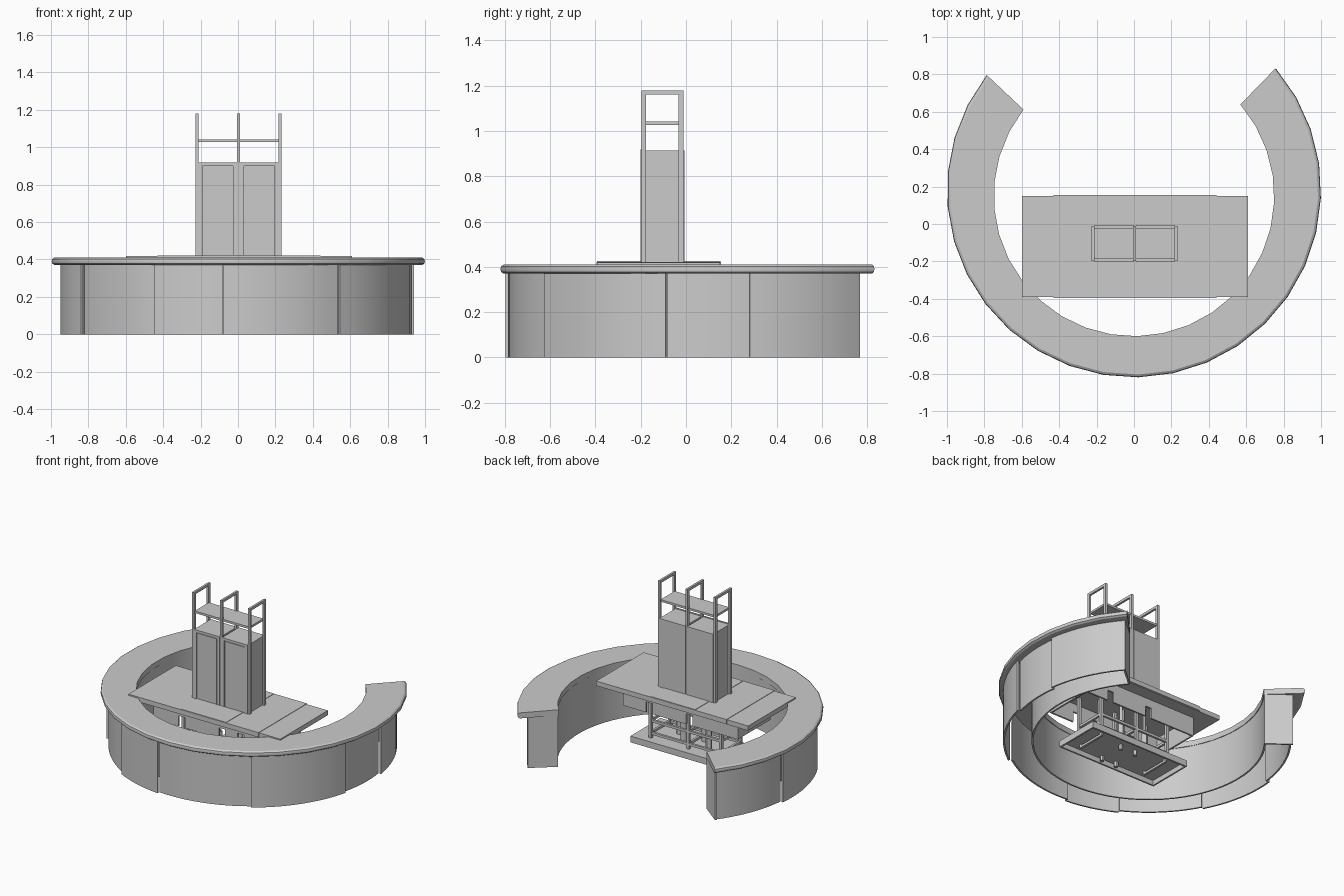
import bpy, bmesh, math
from mathutils import Vector

old = bpy.data.objects.get("Cube")
if old:
    bpy.data.objects.remove(old, do_unlink=True)

grey = bpy.data.materials.new("plain_grey")
grey.use_nodes = True
COLOUR = (0.6, 0.6, 0.6, 1)
grey.diffuse_color = COLOUR
grey.node_tree.nodes["Principled BSDF"].inputs["Base Color"].default_value = COLOUR


def finish(name, bm, smooth=False):
    bmesh.ops.recalc_face_normals(bm, faces=bm.faces)
    me = bpy.data.meshes.new(name)
    bm.to_mesh(me)
    bm.free()
    me.materials.append(grey)
    ob = bpy.data.objects.new(name, me)
    bpy.context.collection.objects.link(ob)
    if smooth:
        bpy.ops.object.select_all(action="DESELECT")
        ob.select_set(True)
        bpy.context.view_layer.objects.active = ob
        bpy.ops.object.shade_smooth_by_angle(angle=math.radians(30))
    return ob


def add_box(bm, x, y, z):
    """Box from (min, max) pairs on each axis."""
    vs = bmesh.ops.create_cube(bm, size=1)["verts"]
    for v in vs:
        v.co = Vector([(a + b) / 2 + c * (b - a) for c, (a, b) in zip(v.co, (x, y, z))])


def boxes(name, items):
    bm = bmesh.new()
    for item in items:
        add_box(bm, *item)
    return finish(name, bm)


def sweep(name, profile, start, end, steps):
    """Sweep a closed profile of (radius, centre y, z) points round an arc."""
    bm = bmesh.new()
    rings = []
    for i in range(steps + 1):
        a = math.radians(start + (end - start) * i / steps)
        rings.append([bm.verts.new((r * math.cos(a), cy + r * math.sin(a), z))
                      for r, cy, z in profile])
    n = len(profile)
    for p, q in zip(rings, rings[1:]):
        for k in range(n):
            bm.faces.new((p[k], p[(k + 1) % n], q[(k + 1) % n], q[k]))
    bm.faces.new(rings[0])
    bm.faces.new(rings[-1])
    return finish(name, bm, smooth=True)


def wall(name, r, start, end, steps, thick=0.012):
    prof = [(r - thick, CY, 0), (r, CY, 0), (r, CY, 0.375), (r - thick, CY, 0.375)]
    return sweep(name, prof, start, end, steps)


def cylinder(name, x, y, z0, z1, r, sides=12):
    bm = bmesh.new()
    bmesh.ops.create_cone(bm, cap_ends=True, segments=sides, radius1=r, radius2=r, depth=z1 - z0)
    bmesh.ops.translate(bm, verts=bm.verts, vec=(x, y, (z0 + z1) / 2))
    return finish(name, bm, smooth=True)


# Curved counter top, open at the back, with a rounded outer edge
CY, OY = 0.15, 0.18
START, END = 40.7, -218
sweep("counter_top", [(0.75, CY, 0.37), (0.985, OY, 0.37), (0.997, OY, 0.378),
                      (1.0, OY, 0.39), (0.997, OY, 0.402), (0.985, OY, 0.41),
                      (0.75, CY, 0.41)], START, END, 24)

# Hollow counter base: stepped outer panels, smooth inner wall, closed ends
seams = [START, 8, -14.6, -55, -95, -118, -152, -186, END]
for i, (a, b) in enumerate(zip(seams, seams[1:])):
    wall(f"outer_panel_{i + 1}", 0.93 if i % 2 else 0.95, a, b, 10)
wall("inner_wall", 0.765, START, END, 48)
for side, a in (("left", START - 0.4), ("right", END + 0.4)):
    sweep(f"{side}_end_panel", [(0.76, CY, 0), (0.94, CY, 0), (0.94, CY, 0.375),
                                (0.76, CY, 0.375)], a - 0.4, a + 0.4, 1)

# Back bar worktop: a centre slab and slightly lower wings
boxes("worktop", [((-0.6, 0.61), (-0.39, 0.15), (0.385, 0.419)),
                  ((-0.43, 0.44), (-0.395, 0.155), (0.39, 0.422)),
                  ((-0.18, 0.18), (-0.392, 0.152), (0.39, 0.425))])


# Hanging skirt below the worktop, notched from its lower edge
def skirt(name, y, notches):
    parts = [((-0.45, 0.45), y, (0.325, 0.39))]
    left = -0.45
    for n in sorted(notches) + [0.475]:
        parts.append(((left, n - 0.025), y, (0.25, 0.325)))
        left = n + 0.025
    boxes(name, parts)


skirt("front_skirt", (-0.31, -0.298), [-0.23, 0.09, 0.24])
skirt("back_skirt", (0.05, 0.062), [-0.07, 0.25])
boxes("side_skirts", [((s * 0.45 - 0.006, s * 0.45 + 0.006), (-0.31, 0.062), (0.25, 0.39))
                      for s in (-1, 1)])

# Base tray, hollow underneath
TX, TY0, TY1 = 0.4, -0.28, 0.06
boxes("base_tray", [((-TX, TX), (TY0, TY1), (0.035, 0.045)),
                    ((-TX, TX), (TY0, TY0 + 0.012), (0, 0.04)),
                    ((-TX, TX), (TY1 - 0.012, TY1), (0, 0.04)),
                    ((-TX, -TX + 0.012), (TY0, TY1), (0, 0.04)),
                    ((TX - 0.012, TX), (TY0, TY1), (0, 0.04))])

# Support frame between tray and worktop
frame = []
for x in (-0.28, -0.02, 0.28):
    for y in (-0.22, 0.0):
        frame.append(((x - 0.01, x + 0.01), (y - 0.01, y + 0.01), (0.04, 0.39)))
    for z in (0.07, 0.16):
        frame.append(((x - 0.008, x + 0.008), (-0.22, 0.0), (z, z + 0.018)))
for y in (-0.22, 0.0):
    for z in (0.07, 0.16):
        frame.append(((-0.28, 0.28), (y - 0.008, y + 0.008), (z, z + 0.018)))
boxes("support_frame", frame)

# Pipes and bottles standing in the frame, with stubs below the tray
for i, (x, y) in enumerate([(-0.14, -0.06), (-0.04, -0.16), (0.06, -0.06), (0.16, -0.16)]):
    cylinder(f"pipe_{i + 1}", x, y, 0.04, 0.22, 0.022)
    cylinder(f"pipe_neck_{i + 1}", x, y, 0.22, 0.39, 0.011)
for i, (x, y) in enumerate([(-0.05, -0.24), (0.07, -0.24), (-0.05, -0.05), (0.07, -0.05)]):
    cylinder(f"stub_{i + 1}", x, y, 0, 0.04, 0.014)
boxes("tray_brackets", [b for s in (-1, 1) for b in (
    ((s * 0.27 - 0.008, s * 0.27 + 0.008), (-0.22, 0), (0.01, 0.026)),
    ((s * 0.27 - 0.008, s * 0.27 + 0.008), (-0.22, -0.204), (0.01, 0.04)),
    ((s * 0.27 - 0.008, s * 0.27 + 0.008), (-0.016, 0), (0.01, 0.04)))])

# Twin cabinets with slightly raised doors
for side, x0, x1 in (("right", -0.212, -0.004), ("left", 0.01, 0.217)):
    boxes(f"{side}_cabinet", [((x0, x1), (-0.192, -0.006), (0.42, 0.915))])
    boxes(f"{side}_door_surround", [((x0, x0 + 0.022), (-0.202, -0.19), (0.42, 0.918)),
                                    ((x1 - 0.022, x1), (-0.202, -0.19), (0.42, 0.918)),
                                    ((x0, x1), (-0.202, -0.19), (0.9, 0.918))])
    boxes(f"{side}_door", [((x0 + 0.026, x1 - 0.026), (-0.2, -0.19), (0.425, 0.896))])

# Three upright loop frames and the shelf they carry
for name, x in (("right", -0.219), ("middle", 0.003), ("left", 0.224)):
    px = (x - 0.0075, x + 0.0075)
    boxes(f"{name}_upright", [(px, (-0.197, -0.177), (0.42, 1.18)),
                              (px, (-0.033, -0.012), (0.42, 1.18)),
                              (px, (-0.18, -0.03), (1.162, 1.18))])
boxes("shelf", [((-0.215, 0.22), (-0.185, -0.025), (1.027, 1.042))])
